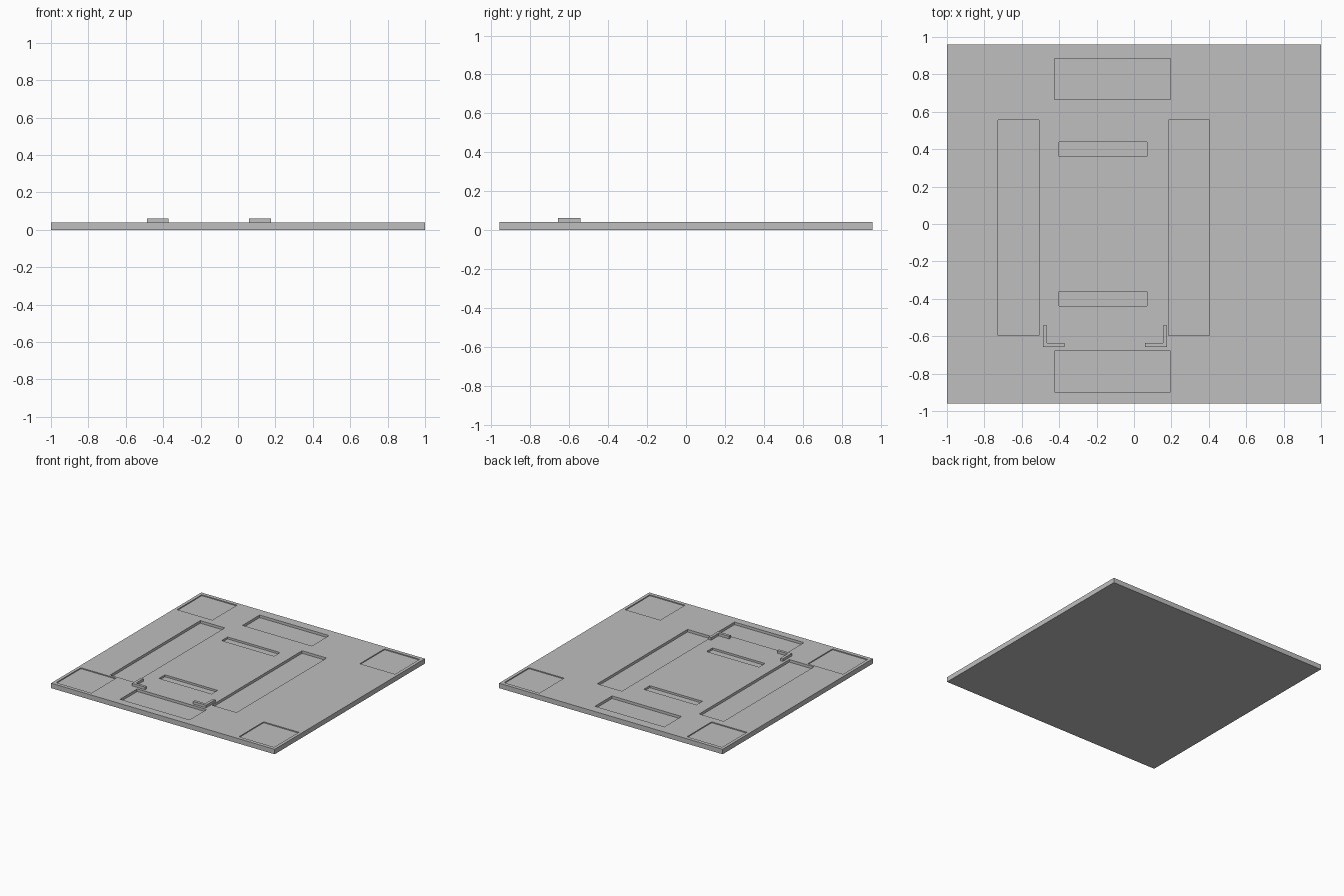
import bpy
import bmesh
from mathutils import Matrix

cube = bpy.data.objects.get("Cube")
if cube:
    bpy.data.objects.remove(cube, do_unlink=True)

TOP = 0.04

# Single plain material
grey = bpy.data.materials.new("plain grey")
grey.use_nodes = True
grey.diffuse_color = (0.52, 0.52, 0.52, 1)
grey.node_tree.nodes["Principled BSDF"].inputs["Base Color"].default_value = grey.diffuse_color


def add_box(bm, x0, x1, y0, y1, z0, z1):
    size = Matrix.Diagonal((x1 - x0, y1 - y0, z1 - z0, 1))
    place = Matrix.Translation(((x0 + x1) / 2, (y0 + y1) / 2, (z0 + z1) / 2))
    bmesh.ops.create_cube(bm, size=1, matrix=place @ size)


def make_object(name, bm):
    mesh = bpy.data.meshes.new(name)
    bm.to_mesh(mesh)
    bm.free()
    mesh.materials.append(grey)
    obj = bpy.data.objects.new(name, mesh)
    bpy.context.collection.objects.link(obj)
    return obj


# Base plate
bm = bmesh.new()
add_box(bm, -1, 1, -0.96, 0.96, 0, TOP)
plate = make_object("base_plate", bm)

# Recesses: all share one cutter
bm = bmesh.new()


def recess(x0, x1, y0, y1, depth):
    add_box(bm, x0, x1, y0, y1, TOP - depth, TOP + 0.05)


# Long side pockets
for x in (-0.727, 0.184):
    recess(x, x + 0.22, -0.596, 0.556, 0.021)
# End pockets
for y in (-0.898, 0.666):
    recess(-0.426, 0.195, y, y + 0.219, 0.021)
# Narrow central slots
for y in (-0.4, 0.4):
    recess(-0.4, 0.07, y - 0.038, y + 0.038, 0.016)
# Shallow corner squares
for x in (-0.975, 0.66):
    for y in (-0.93, 0.615):
        recess(x, x + 0.315, y, y + 0.315, 0.008)

cutter = make_object("recess_cutter", bm)
cutter.hide_render = True
cut = plate.modifiers.new("recesses", "BOOLEAN")
cut.operation = "DIFFERENCE"
cut.solver = "EXACT"
cut.object = cutter
bpy.context.view_layer.objects.active = plate
bpy.ops.object.modifier_apply(modifier=cut.name)
bpy.data.objects.remove(cutter, do_unlink=True)


# L-shaped locating brackets, extruded from a mirrored profile
def corner_bracket(name, corner_x, side):
    arm, thick, y = 0.116, 0.022, -0.658
    profile = [(0, 0), (arm, 0), (arm, thick), (thick, thick), (thick, arm), (0, arm)]
    bm = bmesh.new()
    verts = [bm.verts.new((corner_x + side * px, y + py, TOP)) for px, py in profile]
    face = bm.faces.new(verts)
    top = bmesh.ops.extrude_face_region(bm, geom=[face])["geom"]
    raised = [v for v in top if isinstance(v, bmesh.types.BMVert)]
    bmesh.ops.translate(bm, verts=raised, vec=(0, 0, 0.021))
    bmesh.ops.recalc_face_normals(bm, faces=bm.faces)
    make_object(name, bm)


corner_bracket("right_corner_bracket", -0.487, 1)
corner_bracket("left_corner_bracket", 0.176, -1)
